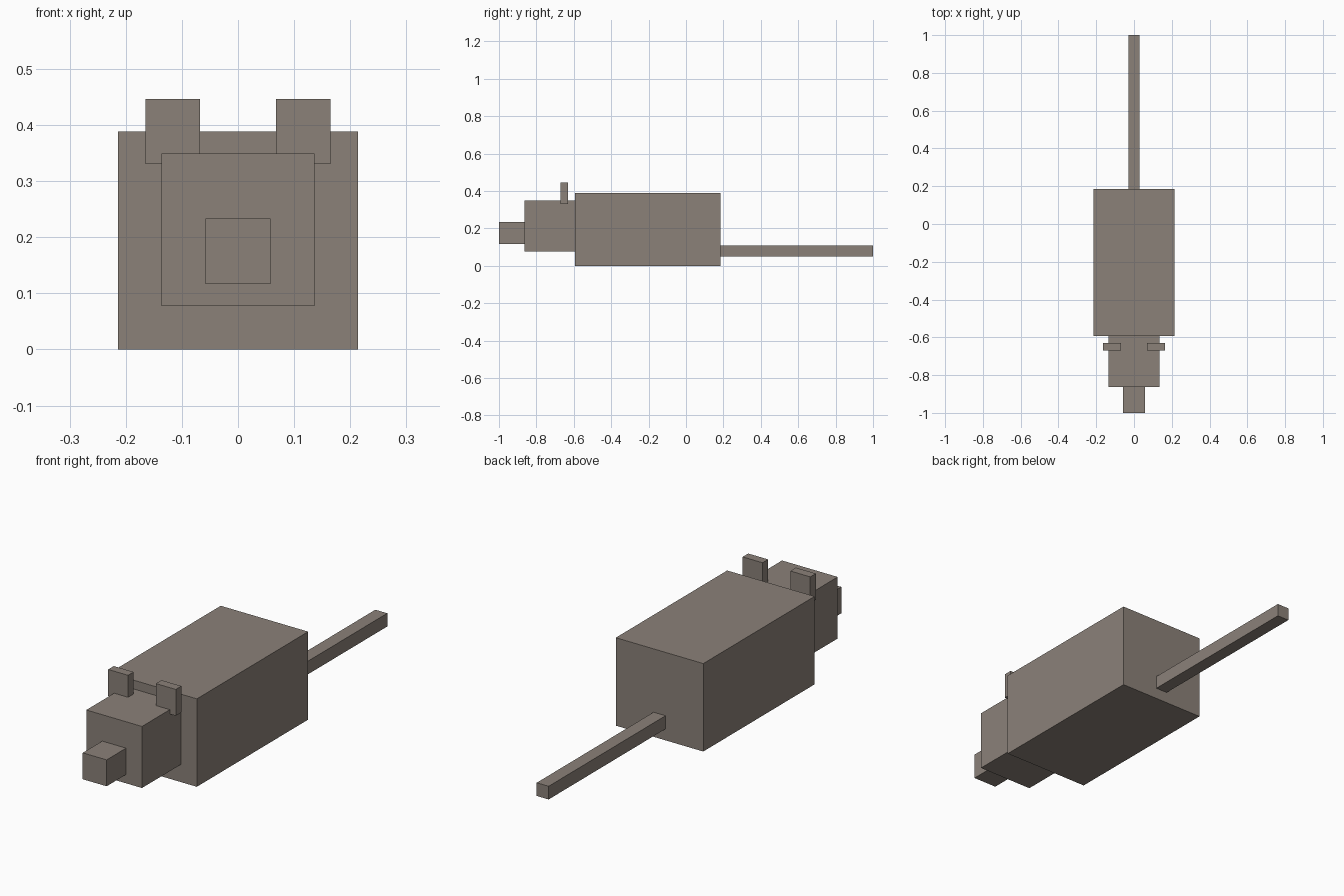
import bpy
from mathutils import Matrix, Vector
import bmesh

default = bpy.data.objects.get("Cube")
if default:
    bpy.data.objects.remove(default, do_unlink=True)

# One modelling unit: the animal is 103 units long
U = 2 / 103

fur = bpy.data.materials.new("grey_brown_fur")
fur.use_nodes = True
colour = (0.258, 0.220, 0.191, 1)
fur.diffuse_color = colour
bsdf = fur.node_tree.nodes["Principled BSDF"]
bsdf.inputs["Base Color"].default_value = colour
bsdf.inputs["Roughness"].default_value = 0.9


def box(name, size, front, bottom, x=0):
    """Box of the given size, placed by its front y, bottom z and centre x."""
    size = Vector(size)
    centre = Vector((x, front + size.y / 2, bottom + size.z / 2))
    bm = bmesh.new()
    bmesh.ops.create_cube(bm, size=1, matrix=Matrix.Diagonal((*(size * U), 1)))
    mesh = bpy.data.meshes.new(name)
    bm.to_mesh(mesh)
    bm.free()
    mesh.materials.append(fur)
    obj = bpy.data.objects.new(name, mesh)
    obj.location = centre * U
    bpy.context.collection.objects.link(obj)
    return obj


# Snout, head, body and tail follow each other along y
box("snout", (6, 7, 6), -51.5, 6)
box("head", (14, 14, 14), -44.5, 4)
box("body", (22, 40, 20), -30.5, 0)
box("tail", (3, 42, 3), 9.5, 2.6)

# Ears on either side of the head
for side, x in (("left", 6), ("right", -6)):
    box(side + "_ear", (5, 2, 6), -34.5, 17, x)
